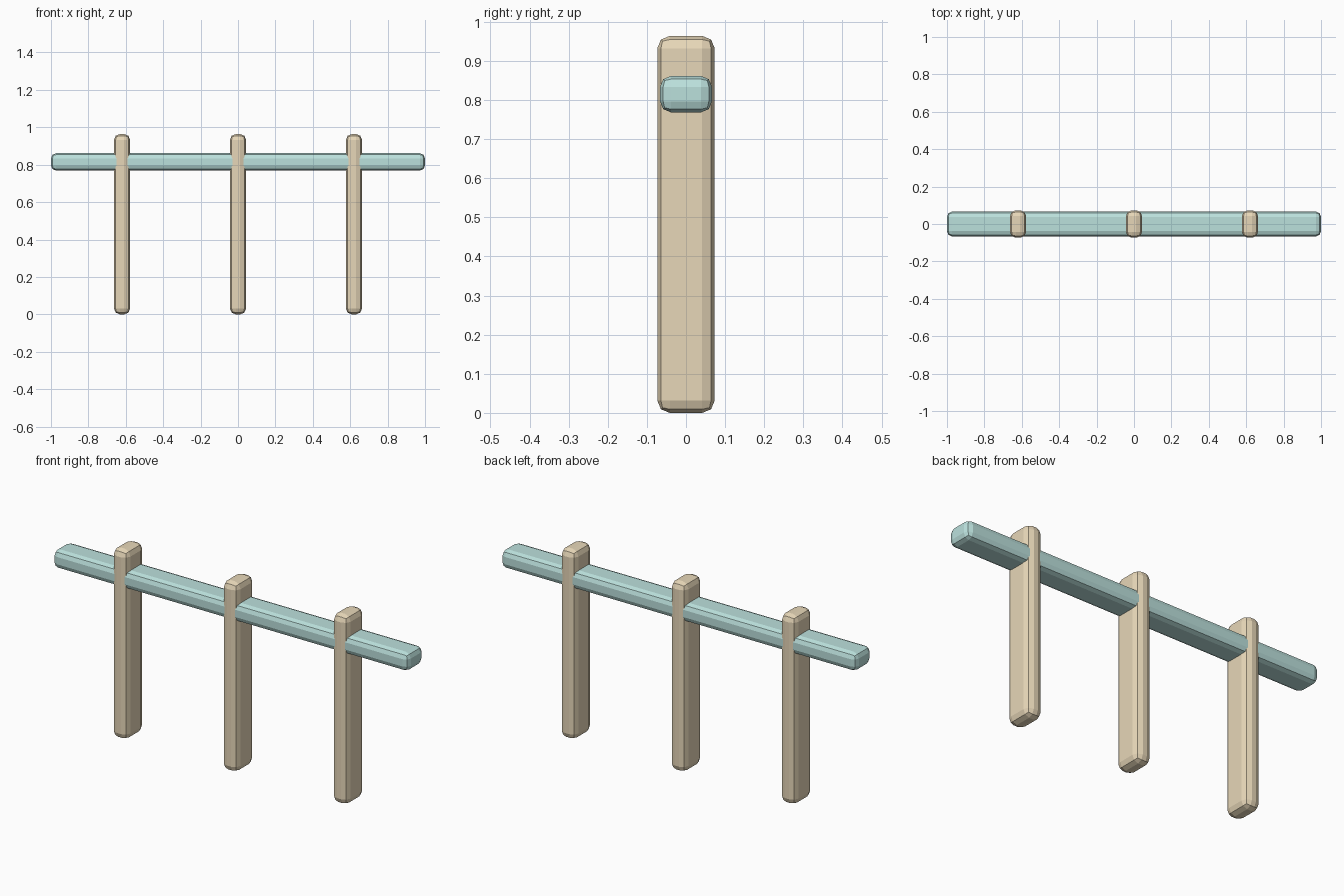
import bpy

if "Cube" in bpy.data.objects:
    bpy.data.objects.remove(bpy.data.objects["Cube"])


def material(name, color):
    m = bpy.data.materials.new(name)
    m.diffuse_color = color
    m.use_nodes = True
    m.node_tree.nodes["Principled BSDF"].inputs["Base Color"].default_value = m.diffuse_color
    return m


def rounded_beam(name, center, size, bevel, mat):
    bpy.ops.mesh.primitive_cube_add(size=1, location=center)
    ob = bpy.context.object
    ob.name = name
    ob.scale = size
    bpy.ops.object.transform_apply(location=False, rotation=False, scale=True)
    mod = ob.modifiers.new("chamfer", 'BEVEL')
    mod.width = bevel
    mod.segments = 2
    mod.limit_method = 'NONE'
    ob.data.materials.append(mat)
    return ob


wood = material("pale_wood", (0.80, 0.68, 0.48, 1))
paint = material("teal_paint", (0.50, 0.75, 0.72, 1))

# Three upright posts
for name, x in (("left_post", -0.62), ("middle_post", 0), ("right_post", 0.62)):
    rounded_beam(name, (x, 0, 0.482), (0.087, 0.147, 0.964), 0.032, wood)

# Horizontal rail passing through the posts
rounded_beam("rail", (0, 0, 0.815), (2.0, 0.133, 0.093), 0.028, paint)
